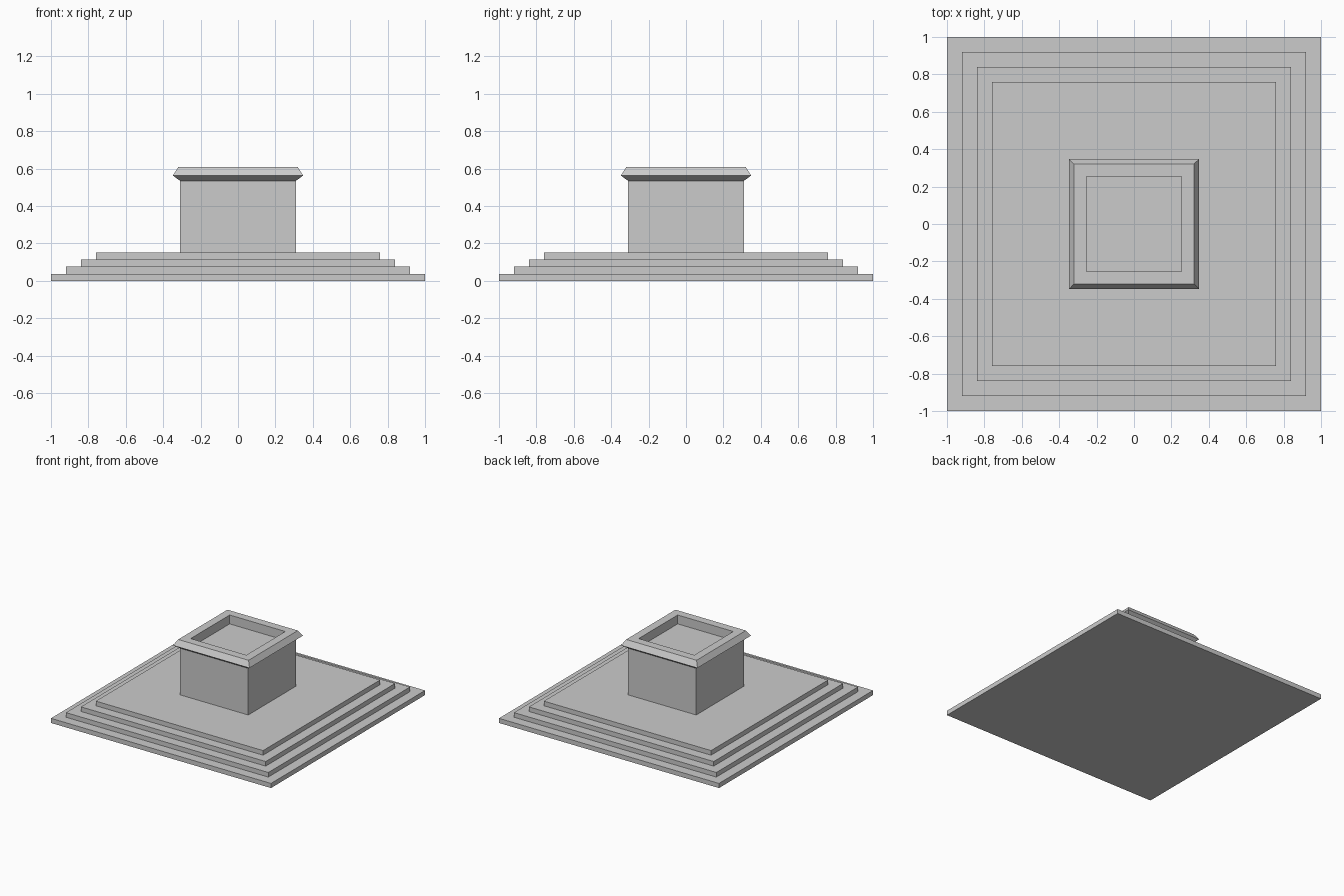
import bpy, bmesh

if "Cube" in bpy.data.objects:
    bpy.data.objects.remove(bpy.data.objects["Cube"])

def square_loft(name, profile):
    """Closed solid made of stacked square rings: profile = [(half_width, z), ...]"""
    bm = bmesh.new()
    rings = [[bm.verts.new((sx * h, sy * h, z))
              for sx, sy in ((-1, -1), (1, -1), (1, 1), (-1, 1))] for h, z in profile]
    for a, b in zip(rings, rings[1:]):
        for i in range(4):
            j = (i + 1) % 4
            bm.faces.new((a[i], a[j], b[j], b[i]))
    bm.faces.new(rings[0][::-1])
    bm.faces.new(rings[-1])
    mesh = bpy.data.meshes.new(name)
    bm.to_mesh(mesh)
    bm.free()
    obj = bpy.data.objects.new(name, mesh)
    bpy.context.collection.objects.link(obj)
    return obj

# Stepped base: four shrinking tiers in one profile
STEP = 0.038
steps = []
for i in range(4):
    half = 1 - 0.08 * i
    steps += [(half, i * STEP), (half, (i + 1) * STEP)]
square_loft("stepped_base", steps)

# Pedestal block with flared cap rim and a recessed top
square_loft("pedestal", [
    (0.31, 4 * STEP), (0.31, 0.535),
    (0.348, 0.563), (0.32, 0.608),
    (0.253, 0.608), (0.253, 0.535),
])
